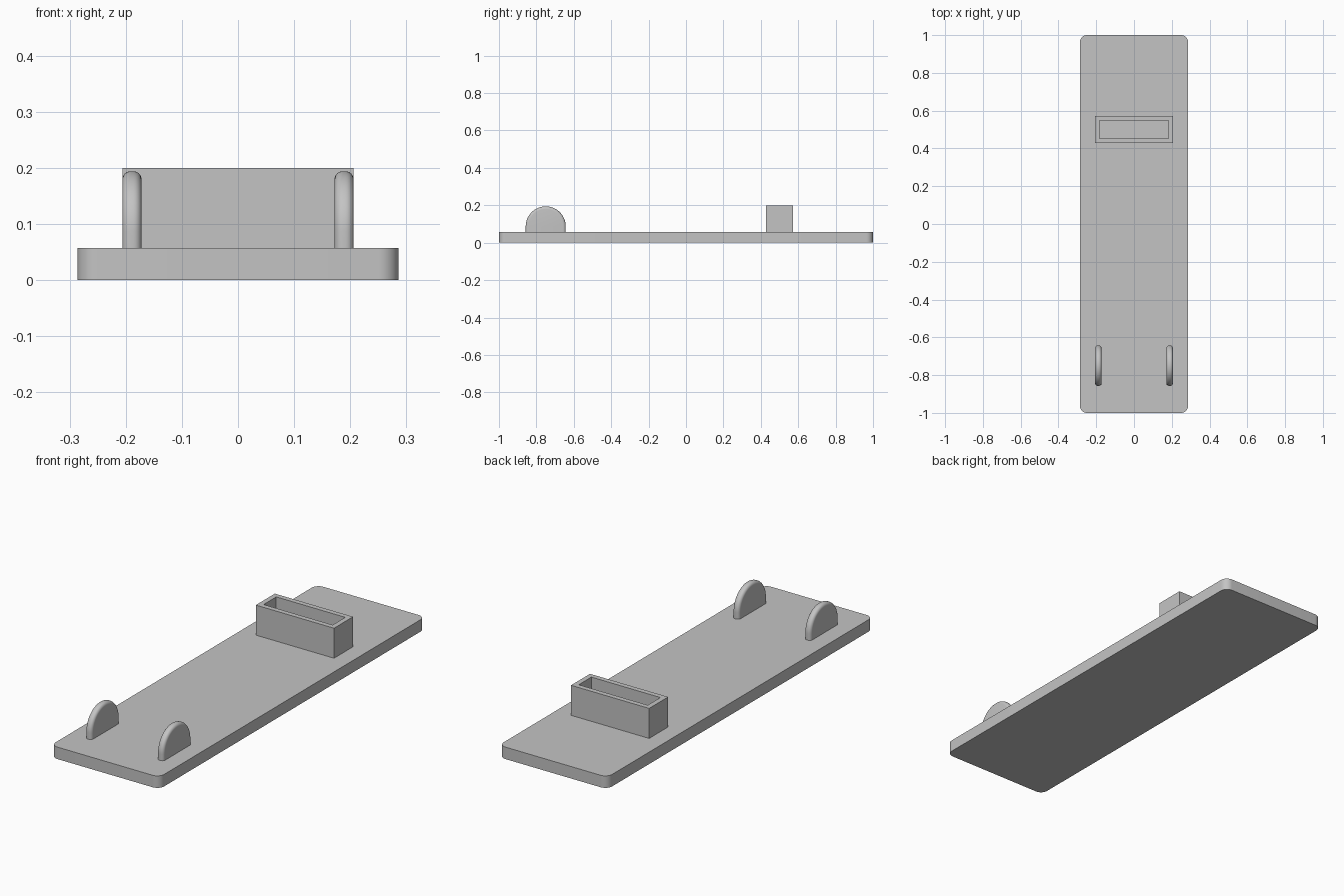
import bpy, bmesh
from math import sin, cos, pi, radians

cube = bpy.data.objects.get("Cube")
if cube:
    bpy.data.objects.remove(cube, do_unlink=True)

GREY = (0.55, 0.55, 0.55, 1)
grey = bpy.data.materials.new("plain_grey")
grey.use_nodes = True
grey.diffuse_color = GREY
grey.node_tree.nodes["Principled BSDF"].inputs["Base Color"].default_value = GREY

BASE_TOP = 0.057
SINK = 0.01  # how far the upper parts reach into the base


def add_object(name, bm):
    bmesh.ops.recalc_face_normals(bm, faces=bm.faces)
    mesh = bpy.data.meshes.new(name)
    bm.to_mesh(mesh)
    bm.free()
    mesh.materials.append(grey)
    obj = bpy.data.objects.new(name, mesh)
    bpy.context.collection.objects.link(obj)
    bpy.ops.object.select_all(action='DESELECT')
    obj.select_set(True)
    bpy.context.view_layer.objects.active = obj
    bpy.ops.object.shade_smooth_by_angle(angle=radians(35))
    return obj


def box(x, y, z0, z1):
    """Box centred on the z axis with half sizes x and y."""
    bm = bmesh.new()
    bmesh.ops.create_cube(bm, size=2)
    for v in bm.verts:
        v.co = (v.co.x * x, v.co.y * y, z1 if v.co.z > 0 else z0)
    return bm


# Base plate with rounded vertical corners
bm = box(0.286, 1, 0, BASE_TOP)
uprights = [e for e in bm.edges if abs(e.verts[0].co.z - e.verts[1].co.z) > 0.01]
bmesh.ops.bevel(bm, geom=uprights, offset=0.036, segments=10,
                profile=0.5, affect='EDGES')
add_object("base_plate", bm)

# Slotted holder: open-topped box with even walls
bm = box(0.206, 0.0715, BASE_TOP - SINK, 0.2)
top = max(bm.faces, key=lambda f: f.calc_center_median().z)
bmesh.ops.inset_region(bm, faces=[top], thickness=0.034)
hole = bmesh.ops.extrude_face_region(bm, geom=[top])
for v in hole["geom"]:
    if isinstance(v, bmesh.types.BMVert):
        v.co.z = BASE_TOP + 0.001
if top.is_valid:
    bmesh.ops.delete(bm, geom=[top], context='FACES_ONLY')
add_object("slotted_holder", bm).location.y = 0.5


# Upright tabs: round-topped plates with a filleted rim
def tab(name, x):
    radius, half, fillet, steps = 0.107, 0.017, 0.0145, 6
    centre_z = 0.194 - radius
    side = [(half - fillet + fillet * sin(a), fillet * (1 - cos(a)))
            for a in (pi / 2 * i / steps for i in range(steps + 1))]
    sections = [(-w, d) for w, d in reversed(side)] + side
    bm = bmesh.new()
    loops = []
    for w, inset in sections:
        r = radius - inset
        outline = [(r, BASE_TOP - SINK)]
        outline += [(r * cos(pi * i / 40), centre_z + r * sin(pi * i / 40))
                    for i in range(41)]
        outline += [(-r, BASE_TOP - SINK)]
        loops.append([bm.verts.new((w, y, z)) for y, z in outline])
    for a, b in zip(loops, loops[1:]):
        for i in range(len(a)):
            j = (i + 1) % len(a)
            bm.faces.new((a[i], a[j], b[j], b[i]))
    bm.faces.new(loops[0])
    bm.faces.new(loops[-1])
    add_object(name, bm).location = (x, -0.75, 0)


tab("left_tab", 0.189)
tab("right_tab", -0.189)
